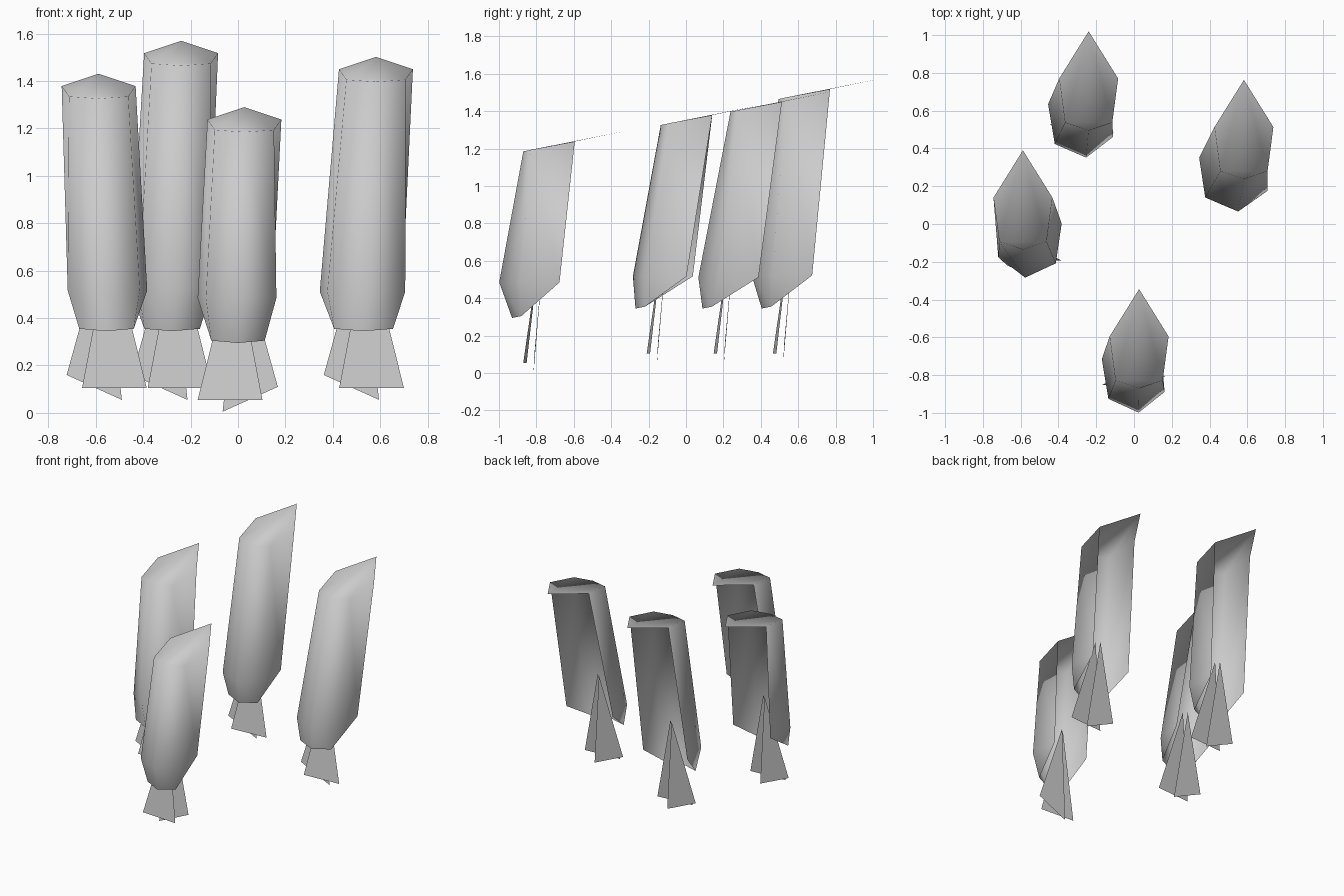
import bpy, math

if "Cube" in bpy.data.objects:
    bpy.data.objects.remove(bpy.data.objects["Cube"])

grey = bpy.data.materials.new("plain_grey")
grey.diffuse_color = (0.6, 0.6, 0.6, 1)
grey.use_nodes = True
grey.node_tree.nodes["Principled BSDF"].inputs["Base Color"].default_value = grey.diffuse_color


def add_mesh(name, verts, faces, smooth):
    me = bpy.data.meshes.new(name)
    me.from_pydata(verts, [], faces)
    me.materials.append(grey)
    for p in me.polygons:
        p.use_smooth = smooth
    me.update()
    ob = bpy.data.objects.new(name, me)
    bpy.context.collection.objects.link(ob)
    return ob


# Half rings run left back, left front, front, right front, right back
TOP = [(-.156, .275, .053), (-.125, .042, .009), (0, 0, 0), (.125, .042, .009), (.156, .275, .053)]
MID = [(-.162, .105), (-.153, -.108), (0, -.2), (.153, -.108), (.162, .105)]


def pod(name, top, mid, twist, width, low, lift, side):
    """Open-backed leaning shell with a pointed lid and two tail fins."""
    tx, ty, tz = top
    mx, my, mz = mid
    c, s = math.cos(math.radians(twist)), math.sin(math.radians(twist))
    verts = [(tx + x, ty + y, tz + z) for x, y, z in TOP]
    verts += [(mx + width * x * c - y * s, my + width * x * s + y * c, mz) for x, y in MID]
    # Narrow lower lip
    lz, hw = .295 + lift, .115 * width
    verts += [(mx - hw, my + low + .05, lz + .01), (mx, my + low, lz),
              (mx + hw, my + low + .05, lz + .01)]
    # Lid tip
    verts.append((tx, ty + .525, tz + .105))
    faces = [(i, i + 5, i + 6, i + 1) for i in range(4)]           # walls
    faces += [(5, 10, 6), (6, 10, 11, 7), (7, 11, 12, 8), (8, 12, 9)]  # taper
    faces.append((0, 1, 2, 3, 4, 13))                              # lid
    add_mesh(name + "_shell", verts, faces, True)

    # Triangular fins, mirrored by side
    def fin(part, a, b, apex):
        pts = [(mx + side * x, my + low + y, z + lift) for x, y, z in (a, b, apex)]
        add_mesh(name + part, pts, [(0, 1, 2)], False)

    fin("_front_fin", (-.103, .06, .055), (.17, .078, .055), (.015, .15, .68))
    fin("_rear_fin", (-.168, .12, .11), (.065, .115, .005), (-.01, .172, .68))


pod("front_pod", (.027, -.87, 1.185), (.0, -.80, .485), 7, .98, -.13, 0, -1)
pod("left_pod", (-.588, -.135, 1.326), (-.555, -.085, .517), -6, 1.0, -.185, .05, 1)
pod("back_pod", (-.24, .495, 1.465), (-.278, .55, .522), 7, 1.02, -.145, .05, 1)
pod("right_pod", (.582, .238, 1.397), (.53, .265, .512), 6, 1.08, -.177, .05, 1)
